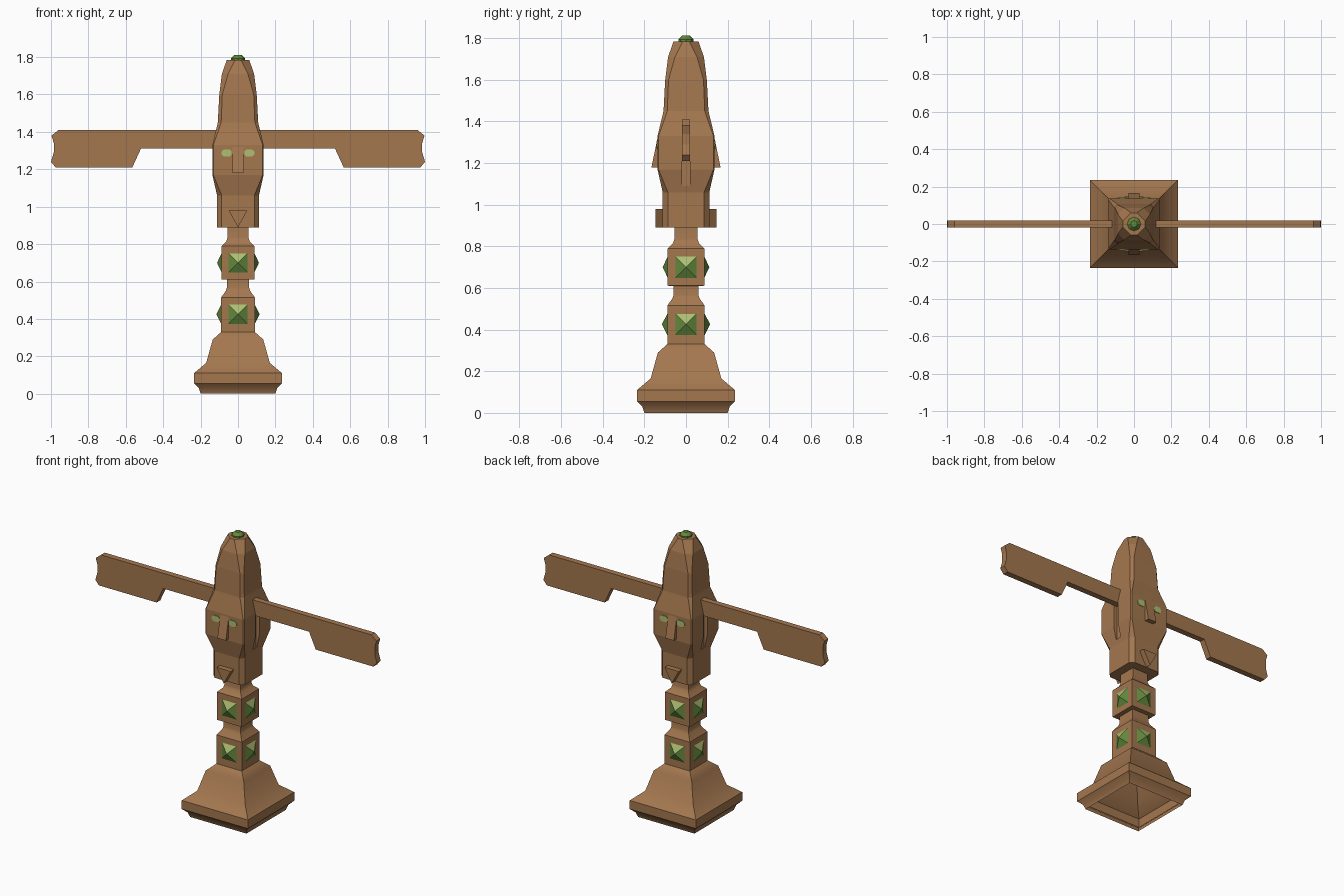
import bpy, bmesh, math
from mathutils import Matrix

if "Cube" in bpy.data.objects:
    bpy.data.objects.remove(bpy.data.objects["Cube"])


def material(name, rgb):
    m = bpy.data.materials.new(name)
    m.diffuse_color = (*rgb, 1)
    m.use_nodes = True
    m.node_tree.nodes["Principled BSDF"].inputs["Base Color"].default_value = m.diffuse_color
    return m


WOOD = material("brown wood", (0.37, 0.185, 0.078))
GREEN = material("leaf green", (0.125, 0.25, 0.045))
PALE = material("pale green", (0.42, 0.52, 0.17))


def finish(name, bm, mats, smooth=None):
    bmesh.ops.recalc_face_normals(bm, faces=bm.faces)
    me = bpy.data.meshes.new(name)
    bm.to_mesh(me)
    bm.free()
    ob = bpy.data.objects.new(name, me)
    bpy.context.collection.objects.link(ob)
    for m in mats:
        me.materials.append(m)
    if smooth:
        bpy.ops.object.select_all(action='DESELECT')
        ob.select_set(True)
        bpy.context.view_layer.objects.active = ob
        bpy.ops.object.shade_smooth_by_angle(angle=math.radians(smooth))
    return ob


def loft(bm, rings, bottom=True):
    """Skin a stack of equal-length point rings and cap the ends."""
    vs = [[bm.verts.new(p) for p in r] for r in rings]
    n = len(vs[0])
    for a, b in zip(vs, vs[1:]):
        for i in range(n):
            bm.faces.new((a[i], a[(i + 1) % n], b[(i + 1) % n], b[i]))
    bm.faces.new(vs[-1])
    if bottom:
        bm.faces.new(vs[0])


def square(w, z):
    return [(-w, -w, z), (w, -w, z), (w, w, z), (-w, w, z)]


def octagon(w, f, z):
    return [(-f, -w, z), (f, -w, z), (w, -f, z), (w, f, z),
            (f, w, z), (-f, w, z), (-w, f, z), (-w, -f, z)]


def prism(name, outline, place, turn=0.0, mat=WOOD):
    """Closed solid between two matching outlines: place(p, 0) and place(p, 1)."""
    bm = bmesh.new()
    loft(bm, [[place(p, k) for p in outline] for k in (0, 1)])
    bm.transform(Matrix.Rotation(turn, 4, 'Z'))
    return finish(name, bm, [mat])


# Flared square foot and beaded column, hollow underneath
bm = bmesh.new()
loft(bm, [square(w, z) for w, z in (
    (0.20, 0), (0.21, 0.03), (0.235, 0.055), (0.235, 0.11), (0.17, 0.165), (0.135, 0.29),
    (0.09, 0.33), (0.09, 0.515), (0.065, 0.55), (0.06, 0.565), (0.06, 0.61),
    (0.088, 0.611), (0.088, 0.79), (0.062, 0.815), (0.056, 0.835), (0.056, 0.90))],
    bottom=False)
finish("base_and_column", bm, [WOOD], 35)

# Head with corner chamfers that widen towards the crown
bm = bmesh.new()
loft(bm, [octagon(*r) for r in (
    (0.112, 0.087, 0.89), (0.112, 0.087, 1.06), (0.137, 0.132, 1.17), (0.137, 0.132, 1.33),
    (0.108, 0.09, 1.45), (0.10, 0.084, 1.60), (0.086, 0.053, 1.71), (0.06, 0.015, 1.785))])
head = finish("head", bm, [WOOD])

# Narrow slots in the sides of the head that hold the wings
bm = bmesh.new()
for s in (-1, 1):
    bmesh.ops.create_cube(bm, size=1, matrix=Matrix.Translation((s * 0.163, 0, 1.25))
                          @ Matrix.Diagonal((0.10, 0.04, 0.32, 1)))
slots = finish("slot_cutter", bm, [WOOD])
slots.hide_render = True
slots.hide_viewport = True
slots.display_type = 'WIRE'
cut = head.modifiers.new("slots", 'BOOLEAN')
cut.operation = 'DIFFERENCE'
cut.solver = 'EXACT'
cut.object = slots

# Wings, with a notched tip
wing = [(0.10, 1.41), (0.96, 1.41), (0.997, 1.38), (0.985, 1.34), (0.985, 1.29), (1.0, 1.24),
        (0.975, 1.21), (0.565, 1.21), (0.518, 1.312), (0.10, 1.312)]
for side, s in (("right", 1), ("left", -1)):
    prism("wing_" + side, wing, lambda p, k: (s * p[0], (k - 0.5) * 0.038, p[1]))

# Same face on the front and the back
for side, turn in (("front", 0), ("back", math.pi)):
    prism("nose_" + side, [(-0.12, 1.18), (-0.166, 1.18), (-0.137, 1.32), (-0.12, 1.32)],
          lambda p, k: ((k - 0.5) * 0.06, *p), turn)
    prism("beak_" + side, [(-0.05, 0.98), (0.05, 0.98), (0, 0.89)],
          lambda p, k: (p[0], -0.10 - 0.046 * k, p[1]), turn)
    for s in (-1, 1):
        eye = [(-0.027, 0.008), (-0.016, 0.019), (0.016, 0.019), (0.027, 0.008),
               (0.027, -0.008), (0.016, -0.019), (-0.016, -0.019), (-0.027, -0.008)]
        prism("eye_" + side, eye,
              lambda p, k: (s * 0.061 + p[0], -0.135 - 0.006 * k, 1.287 + p[1]), turn, PALE)

# Pyramid studs on each side of the two blocks, upper facets pale
for name, z, w, tip in (("lower_stud", 0.425, 0.09, 0.116), ("upper_stud", 0.70, 0.088, 0.112)):
    for q in range(4):
        bm = bmesh.new()
        h = 0.051
        c = [bm.verts.new((x * h, -w, z + y * h))
             for x, y in ((-1, -1), (1, -1), (1, 1), (-1, 1))]
        t = bm.verts.new((0, -tip, z))
        bm.faces.new(c)
        for i in range(4):
            bm.faces.new((c[i], c[(i + 1) % 4], t))
        bmesh.ops.recalc_face_normals(bm, faces=bm.faces)
        for f in bm.faces:
            f.material_index = 1 if f.normal.z > 0.2 else 0
        bm.transform(Matrix.Rotation(q * math.pi / 2, 4, 'Z'))
        finish(name, bm, [GREEN, PALE])

# Small green dome on the crown
bm = bmesh.new()
loft(bm, [[(r * math.cos(a * math.pi / 4), r * math.sin(a * math.pi / 4), z) for a in range(8)]
          for r, z in ((0.037, 1.78), (0.037, 1.793), (0.018, 1.812))])
finish("crown_stone", bm, [GREEN])
